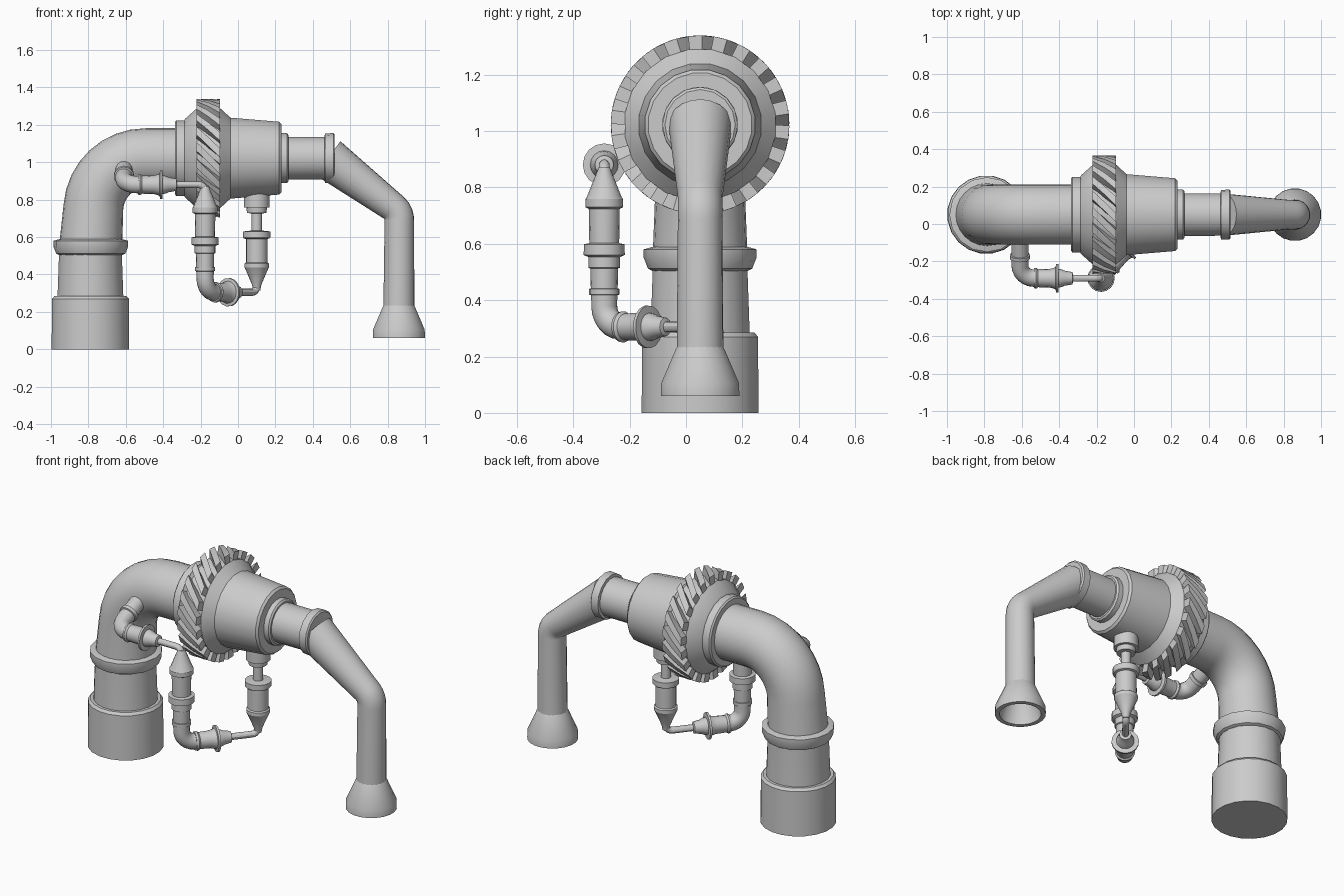
import bpy, bmesh, math
from mathutils import Vector, Matrix

if "Cube" in bpy.data.objects:
    bpy.data.objects.remove(bpy.data.objects["Cube"])

CY, CZ = 0.05, 1.022          # main axis
parts = []


def finish(name, bm):
    bmesh.ops.recalc_face_normals(bm, faces=bm.faces)
    me = bpy.data.meshes.new(name)
    bm.to_mesh(me)
    bm.free()
    ob = bpy.data.objects.new(name, me)
    bpy.context.collection.objects.link(ob)
    parts.append(ob)
    return ob


def skin(name, rings, cap=True):
    """Bridge a list of coordinate rings into one surface."""
    bm = bmesh.new()
    vs = [[bm.verts.new(p) for p in r] for r in rings]
    n = len(vs[0])
    for a, b in zip(vs, vs[1:]):
        for i in range(n):
            j = (i + 1) % n
            bm.faces.new((a[i], a[j], b[j], b[i]))
    if cap:
        bm.faces.new(vs[0])
        bm.faces.new(vs[-1])
    return finish(name, bm)


def circle(center, u, v, r, n):
    return [center + r * (math.cos(2 * math.pi * i / n) * u + math.sin(2 * math.pi * i / n) * v)
            for i in range(n)]


def lathe(name, profile, origin, axis, n=16):
    """Revolve (distance, radius) pairs about an axis."""
    o, d = Vector(origin), Vector(axis).normalized()
    u = d.orthogonal().normalized()
    v = d.cross(u)
    return skin(name, [circle(o + d * t, u, v, r, n) for t, r in profile])


def tube(name, corners, radii, bend, n=16, steps=7):
    """Round pipe through corner points with filleted bends."""
    P = [Vector(c) for c in corners]
    path = [(P[0], radii[0], (P[1] - P[0]).normalized())]
    for k in range(1, len(P) - 1):
        a, b = (P[k] - P[k - 1]).normalized(), (P[k + 1] - P[k]).normalized()
        ang = a.angle(b)
        cut = bend * math.tan(ang / 2)
        axis = a.cross(b).normalized()
        start = P[k] - a * cut
        center = start + axis.cross(a) * bend
        for s in range(steps + 1):
            R = Matrix.Rotation(ang * s / steps, 3, axis)
            path.append((center + R @ (start - center), radii[k], R @ a))
    path.append((P[-1], radii[-1], (P[-1] - P[-2]).normalized()))
    u, prev, rings = path[0][2].orthogonal().normalized(), path[0][2], []
    for p, r, d in path:
        u = prev.rotation_difference(d) @ u
        prev = d
        rings.append(circle(p, u, d.cross(u), r, n))
    return skin(name, rings)


# big stand: base, sleeve, collar and elbow
BX = -0.787
lathe("base_sleeve", [(0, .21), (.27, .208), (.285, .195), (.285, .178), (.51, .17), (.53, .17)],
      (-.789, CY, 0), (0, 0, 1), 20)
lathe("base_collar", [(.503, .168), (.512, .185), (.55, .2), (.58, .2), (.59, .165)],
      (BX, CY, 0), (0, 0, 1), 16)
tube("main_elbow", [(BX, CY, .56), (-.755, CY, CZ), (-.3, CY, CZ)], [.168, .16, .16], .28, 24, 8)

# housing along x
lathe("housing", [(-.338, .15), (-.338, .195), (-.33, .204), (-.287, .204), (-.283, .213),
                  (-.22, .27), (-.095, .27), (-.04, .219), (.22, .197), (.232, .185),
                  (.232, .135), (.262, .135), (.27, .125), (.27, .115), (.48, .114)],
      (0, CY, CZ), (1, 0, 0), 20)
lathe("outlet_collar", [(.462, .112), (.465, .132), (.51, .134), (.517, .125), (.517, .108)],
      (0, CY, CZ), (1, 0, 0), 16)

# helical gear teeth
bm = bmesh.new()
TEETH, TWIST = 22, .4
pitch = 2 * math.pi / TEETH
for k in range(TEETH):
    grid = []
    for s in range(3):
        mid = k * pitch + TWIST * (s / 2 - .5)
        x = -.2225 + .1275 * s / 2
        ring = []
        for r, da in ((.25, -.3), (.317, -.27), (.317, .27), (.25, .3)):
            a = mid + da * pitch
            ring.append(bm.verts.new((x, CY + r * math.cos(a), CZ + r * math.sin(a))))
        grid.append(ring)
    for a, b in zip(grid, grid[1:]):
        for i in range(4):
            bm.faces.new((a[i], a[(i + 1) % 4], b[(i + 1) % 4], b[i]))
    bm.faces.new(grid[0])
    bm.faces.new(grid[-1])
finish("gear_teeth", bm)

# spout and hollow nozzle
tube("spout", [(.48, CY, CZ), (.863, CY, .735), (.86, CY, .2)], [.113, .079, .083], .09, 20, 5)
lathe("nozzle", [(.235, .082), (.225, .088), (.105, .14), (.06, .141), (.06, .115), (.1, .112), (.2, .075)],
      (.86, CY, 0), (0, 0, 1), 20)

# small pipe run: stub from elbow, drop, diagonal return, riser
A = Vector((-.61, -.29, .88))
B = Vector((-.176, -.29, .88))
C = Vector((-.176, -.29, .305))
D = Vector((.1, CY, .305))
out = (A - Vector((-.61, CY, CZ))).normalized()
diag = (D - C).normalized()
coupling = [(0, .042), (0, .053), (.012, .056), (.022, .048), (.085, .05), (.105, .055), (.116, .06),
            (.118, .076), (.13, .076), (.132, .05), (.15, .047), (.165, .04), (.205, .033), (.21, .018)]
for label, corner, before, after in (("upper", A, out, Vector((1, 0, 0))),
                                     ("lower", C, Vector((0, 0, -1)), diag)):
    tube(label + "_small_elbow", [corner - before * .22, corner, corner + after * .13],
         [.046] * 3, .075, 16, 6)
    lathe(label + "_elbow_ring", [(-.022, .044), (-.02, .054), (0, .054), (.004, .044)],
          corner - before * .115, before)
    lathe(label + "_coupling", coupling, corner + after * .075, after)

tube("upper_thin_pipe", [A + Vector((.25, 0, 0)), B, B - Vector((0, 0, .1))], [.019] * 3, .035, 12, 5)
tube("lower_thin_pipe", [C + diag * .25, D, D + Vector((0, 0, .1))], [.019] * 3, .035, 12, 5)

lathe("drop_cylinder", [(.87, .02), (.845, .03), (.765, .062), (.758, .067), (.73, .067), (.724, .055),
                        (.602, .053), (.598, .072), (.56, .073), (.553, .056), (.515, .056), (.512, .049),
                        (.40, .047)], (B.x, B.y, 0), (0, 0, 1))
lathe("riser_cylinder", [(.315, .019), (.345, .025), (.432, .062), (.438, .066), (.458, .066), (.464, .058),
                         (.59, .058), (.594, .07), (.6, .074), (.63, .074), (.635, .028), (.727, .028),
                         (.728, .052), (.757, .055), (.759, .069), (.86, .069)], (D.x, D.y, 0), (0, 0, 1))

# smooth round surfaces, keep edges crisp
for ob in parts:
    ob.select_set(True)
bpy.context.view_layer.objects.active = parts[0]
bpy.ops.object.shade_smooth_by_angle(angle=math.radians(30))
